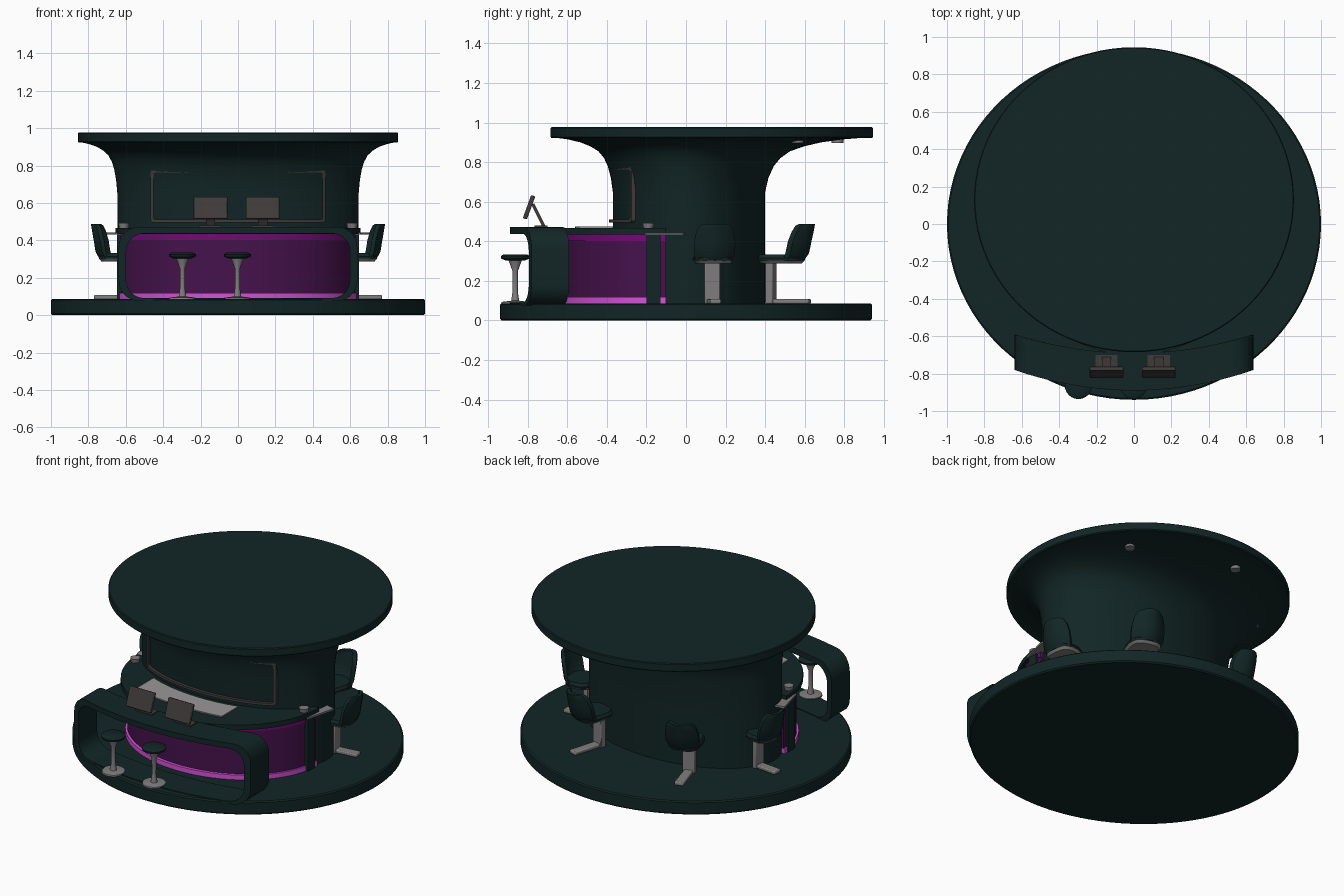
import bpy, bmesh, math
from mathutils import Matrix, Vector

if "Cube" in bpy.data.objects:
    bpy.data.objects.remove(bpy.data.objects["Cube"])


def material(name, rgb):
    m = bpy.data.materials.new(name)
    m.diffuse_color = (*rgb, 1)
    m.use_nodes = True
    m.node_tree.nodes["Principled BSDF"].inputs["Base Color"].default_value = m.diffuse_color
    return m


TEAL = material("dark_teal", (0.006, 0.019, 0.019))
PURPLE = material("deep_purple", (0.060, 0.006, 0.072))
VIOLET = material("bright_violet", (0.17, 0.003, 0.18))
PINK = material("glow_pink", (0.68, 0.08, 0.70))
STEEL = material("steel_grey", (0.22, 0.21, 0.21))
PALE = material("pale_grey", (0.32, 0.31, 0.31))
CHARCOAL = material("charcoal", (0.05, 0.043, 0.043))


def loft(name, rings, mat, loop=False, matrix=None, bevel=0):
    """Skin a list of equal closed rings; cap the ends unless looped."""
    bm = bmesh.new()
    vs = [[bm.verts.new(p) for p in r] for r in rings]
    n = len(rings[0])
    pairs = list(zip(vs, vs[1:]))
    if loop:
        pairs.append((vs[-1], vs[0]))
    for a, b in pairs:
        for i in range(n):
            j = (i + 1) % n
            bm.faces.new((a[i], a[j], b[j], b[i]))
    if not loop:
        bm.faces.new(vs[0][::-1])
        bm.faces.new(vs[-1])
    if matrix:
        bm.transform(matrix)
    bmesh.ops.recalc_face_normals(bm, faces=bm.faces)
    me = bpy.data.meshes.new(name)
    bm.to_mesh(me)
    bm.free()
    me.materials.append(mat)
    for p in me.polygons:
        p.use_smooth = True
    me.set_sharp_from_angle(angle=math.radians(35))
    ob = bpy.data.objects.new(name, me)
    bpy.context.collection.objects.link(ob)
    if bevel:
        mod = ob.modifiers.new("bevel", "BEVEL")
        mod.width, mod.segments = bevel, 2
    return ob


def ell(cx, cy, rx, ry, z, n=32, a0=0.0, a1=None, power=1.0):
    full = a1 is None
    span = 2 * math.pi if full else a1 - a0
    out = []
    for i in range(n):
        a = a0 + span * i / (n if full else n - 1)
        c, s = math.cos(a), math.sin(a)
        out.append((cx + rx * math.copysign(abs(c) ** power, c),
                    cy + ry * math.copysign(abs(s) ** power, s), z))
    return out


def box(name, x, y, z, mat, matrix=None, bevel=0):
    ring = lambda h: [(x[0], y[0], h), (x[1], y[0], h), (x[1], y[1], h), (x[0], y[1], h)]
    return loft(name, [ring(z[0]), ring(z[1])], mat, False, matrix, bevel)


def round_rect(hx, z0, z1, r, k=8, m=16):
    pts = []
    for cx, cz, a in ((hx - r, z1 - r, 0), (r - hx, z1 - r, 90), (r - hx, z0 + r, 180), (hx - r, z0 + r, 270)):
        for i in range(k + 1):
            t = math.radians(a + 90 * i / k)
            pts.append((cx + r * math.cos(t), cz + r * math.sin(t)))
        if a in (0, 180):  # subdivide the long edges so they can curve
            sx, sz = pts[-1]
            pts += [(sx * (1 - 2 * i / m), sz) for i in range(1, m)]
    return pts


def curved_frame(name, outer, inner, front, back, mat):
    rings = []
    for (ox, oz), (ix, iz) in zip(round_rect(*outer), round_rect(*inner)):
        rings.append([(ox, front(ox), oz), (ox, back(ox), oz), (ix, back(ix), iz), (ix, front(ix), iz)])
    return loft(name, rings, mat, loop=True)


# Round floor plinth
loft("base_platform", [ell(0, 0, 0.992, 0.932, 0, 96), ell(0, 0, 1, 0.94, 0.008, 96),
                       ell(0, 0, 1, 0.94, 0.08, 96), ell(0, 0, 0.992, 0.932, 0.087, 96)], TEAL)

# Central column flaring into the roof
rings = []
for z, t in ((0.08, 0), (0.4, 0), (0.65, 0.0), (0.72, 0.03), (0.78, 0.08), (0.82, 0.14), (0.855, 0.23),
             (0.88, 0.36), (0.9, 0.52), (0.915, 0.72), (0.925, 0.95)):
    ring = []
    for i in range(96):
        a = 2 * math.pi * i / 96
        c, s = math.cos(a), math.sin(a)
        lo = Vector((0.645 * c, (0.40 if s > 0 else 0.37) * s, z))
        hi = Vector((0.855 * c, 0.13 + 0.815 * s, z))
        ring.append(lo.lerp(hi, t))
    rings.append(ring)
loft("flared_column", rings, TEAL)
loft("roof_disc", [ell(0, 0.13, 0.85, 0.81, 0.922, 96), ell(0, 0.13, 0.855, 0.815, 0.928, 96),
                   ell(0, 0.13, 0.855, 0.815, 0.972, 96), ell(0, 0.13, 0.85, 0.81, 0.977, 96)], TEAL)

# Ceiling spotlights
for deg in (42, 102, 162, 235, 305):
    a = math.radians(deg)
    x, y = 0.68 * math.cos(a), 0.13 + 0.65 * math.sin(a)
    loft("ceiling_spot", [ell(x, y, 0.03, 0.03, 0.897, 16), ell(x, y, 0.03, 0.03, 0.925, 16)], STEEL)


# Counter: coloured drum, light strips and worktop
def half_drum(name, rx, ry, z0, z1, mat):
    arc = lambda z: ell(0, -0.1, rx, ry, z, 49, math.pi, 2 * math.pi)
    return loft(name, [arc(z0), arc(z1)], mat)


half_drum("counter_drum", 0.635, 0.515, 0.08, 0.44, PURPLE)
half_drum("counter_top_glow", 0.639, 0.519, 0.402, 0.436, VIOLET)
half_drum("counter_floor_glow", 0.645, 0.535, 0.08, 0.118, PINK)
half_drum("counter_worktop", 0.655, 0.60, 0.434, 0.467, TEAL)

# Arched desk wrapping the counter front
curved_frame("desk_arch", (0.638, 0.075, 0.472, 0.11), (0.598, 0.092, 0.437, 0.095),
             lambda x: -0.89 + 0.11 * (x / 0.64) ** 2, lambda x: -0.69 + 0.10 * (x / 0.64) ** 2, TEAL)

# Wall screen frame following the column
wall = lambda x: -0.37 * math.sqrt(1 - (x / 0.645) ** 2)
curved_frame("screen_frame", (0.468, 0.495, 0.778, 0.02), (0.452, 0.511, 0.764, 0.012),
             lambda x: wall(x) - 0.02, lambda x: wall(x) + 0.02, CHARCOAL)

# Pale work mat on the counter
rings = []
for i in range(17):
    x = -0.38 + 0.64 * i / 16
    f, b = -0.56 + 0.3 * x * x, wall(x) - 0.03
    rings.append([(x, f, 0.46), (x, b, 0.46), (x, b, 0.474), (x, f, 0.474)])
loft("work_mat", rings, PALE)

# Monitors on the desk
for mx in (-0.147, 0.133):
    tilt = Matrix.Translation((mx, -0.793, 0.572)) @ Matrix.Rotation(math.radians(-20), 4, 'X')
    box("monitor_screen", (-0.09, 0.09), (-0.011, 0.011), (-0.062, 0.062), CHARCOAL, tilt, 0.005)
    lean = Matrix.Translation((mx, -0.745, 0.53)) @ Matrix.Rotation(math.radians(27), 4, 'X')
    box("monitor_stand", (-0.025, 0.025), (-0.008, 0.008), (-0.065, 0.065), CHARCOAL, lean)
    box("monitor_foot", (mx - 0.06, mx + 0.06), (-0.765, -0.70), (0.468, 0.48), CHARCOAL)

# Posts and small shelves at the counter ends
for s in (-1, 1):
    box("end_post", sorted((s * 0.59, s * 0.648)), (-0.2, -0.13), (0.08, 0.45), TEAL)
    turn = Matrix.Translation((s * 0.635, -0.1, 0.437)) @ Matrix.Rotation(-s * 0.25, 4, 'Z')
    box("side_shelf", (-0.045, 0.045), (-0.1, 0.1), (-0.006, 0.006), STEEL, turn)
    loft("shelf_cup", [ell(s * 0.61, -0.19, 0.025, 0.025, 0.465, 16),
                       ell(s * 0.61, -0.19, 0.03, 0.03, 0.492, 16)], STEEL)

# Round bar stools
for sx in (-0.297, -0.003):
    c = lambda r, z: ell(sx, -0.863, r, r, z, 24)
    loft("stool_seat", [c(0.045, 0.302), c(0.07, 0.312), c(0.073, 0.325), c(0.06, 0.334)], TEAL)
    loft("stool_stem", [c(0.07, 0.085), c(0.068, 0.094), c(0.02, 0.1), c(0.013, 0.15),
                        c(0.014, 0.25), c(0.034, 0.305)], STEEL)


# Shell chairs; local x points away from the column
def chair(x, y, dx, dy, k):
    m = Matrix.Translation((x, y, 0)) @ Matrix.Rotation(math.atan2(dy, dx), 4, 'Z') @ Matrix.Diagonal((k, 1, 1, 1))
    box("chair_stem", (0.0, 0.04), (-0.04, 0.04), (0.085, 0.3), STEEL, m, 0.006)
    box("chair_foot", (0.0, 0.225), (-0.028, 0.028), (0.085, 0.108), STEEL, m, 0.006)
    s = lambda r, z: ell(0.075, 0, 0.115 * r, 0.1 * r, z, 32, power=0.65)
    loft("chair_seat_pan", [s(0.85, 0.288), s(0.98, 0.302)], STEEL, matrix=m)
    loft("chair_seat", [s(0.98, 0.302), s(1, 0.315), s(0.9, 0.333)], TEAL, matrix=m)
    rings = []
    for r, z, w in ((0.13, 0.295, 0.075), (0.18, 0.305, 0.095), (0.205, 0.34, 0.105), (0.218, 0.4, 0.105),
                    (0.23, 0.45, 0.095), (0.236, 0.478, 0.08), (0.238, 0.488, 0.06)):
        us = [-1 + i / 4 for i in range(9)]
        outer = [(r + 0.012 - 0.06 * u * u * w / 0.1, u * w, z) for u in us]
        inner = [(r - 0.016 - 0.06 * u * u * w / 0.1, u * w * 0.94, z) for u in reversed(us)]
        rings.append(outer + inner)
    loft("chair_back", rings, TEAL, matrix=m)


for s in (-1, 1):
    chair(s * 0.60, 0.13, s, 0.12, 0.75)
    chair(s * 0.32, 0.41, s * 0.3, 1, 1.0)
